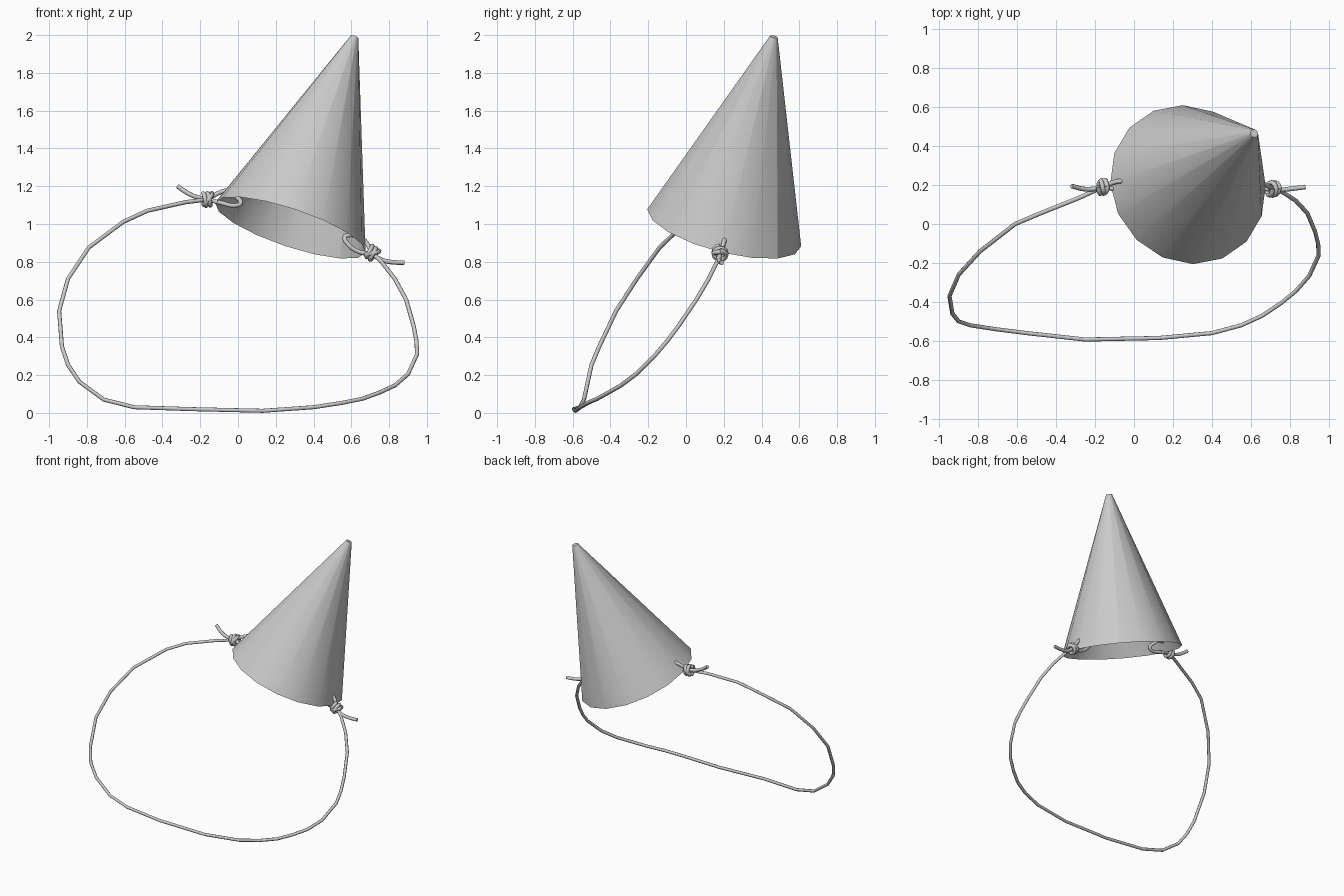
import bpy
import bmesh
import math
from mathutils import Vector

default_cube = bpy.data.objects.get("Cube")
if default_cube:
    bpy.data.objects.remove(default_cube, do_unlink=True)


def make_material(name, colour):
    material = bpy.data.materials.new(name)
    material.use_nodes = True
    material.diffuse_color = colour
    material.node_tree.nodes["Principled BSDF"].inputs["Base Color"].default_value = colour
    return material


grey = make_material("plain grey", (0.6, 0.6, 0.6, 1))


def select_only(obj):
    bpy.ops.object.select_all(action="DESELECT")
    obj.select_set(True)
    bpy.context.view_layer.objects.active = obj


def make_cord(name, points, radius=0.012, rounded=False, closed=False):
    """Sweep a round cord along the points and turn it into a mesh."""
    curve = bpy.data.curves.new(name, "CURVE")
    curve.dimensions = "3D"
    curve.bevel_depth = radius
    curve.bevel_resolution = 2
    curve.use_fill_caps = True
    curve.resolution_u = 4
    spline = curve.splines.new("BEZIER" if rounded else "POLY")
    if rounded:
        spline.bezier_points.add(len(points) - 1)
        for knot_point, position in zip(spline.bezier_points, points):
            knot_point.co = position
            knot_point.handle_left_type = knot_point.handle_right_type = "AUTO"
    else:
        spline.points.add(len(points) - 1)
        for path_point, position in zip(spline.points, points):
            path_point.co = (*position, 1)
    spline.use_cyclic_u = closed
    obj = bpy.data.objects.new(name, curve)
    bpy.context.collection.objects.link(obj)
    select_only(obj)
    bpy.ops.object.convert(target="MESH")
    obj = bpy.context.object
    obj.data.materials.clear()
    obj.data.materials.append(grey)
    bpy.ops.object.shade_smooth_by_angle(angle=math.radians(50))


# Paper cone, open below, leaning to the left and back
def make_hat(base, tip, base_radius, tip_radius, sides):
    axis = (tip - base).normalized()
    across = Vector((0.025, -0.408, 0.095))
    across = (across - axis * across.dot(axis)).normalized()
    side = axis.cross(across)
    bm = bmesh.new()
    rings = []
    for centre, radius in ((base, base_radius), (tip, tip_radius)):
        ring = []
        for i in range(sides):
            angle = math.tau * i / sides
            ring.append(bm.verts.new(
                centre + radius * (across * math.cos(angle) + side * math.sin(angle))))
        rings.append(ring)
    low, high = rings
    for i in range(sides):
        j = (i + 1) % sides
        wall = bm.faces.new((low[i], low[j], high[j], high[i]))
        wall.smooth = True
    # Small flat cap on the tip
    cap = bm.faces.new(high)
    for edge in cap.edges:
        edge.smooth = False
    # Paper seam at the back
    bm.edges.get((low[6], high[6])).smooth = False
    mesh = bpy.data.meshes.new("paper_cone")
    bm.to_mesh(mesh)
    bm.free()
    mesh.materials.append(grey)
    hat = bpy.data.objects.new("paper_cone", mesh)
    bpy.context.collection.objects.link(hat)


make_hat(Vector((0.277, 0.202, 0.98)), Vector((0.617, 0.465, 1.991)), 0.42, 0.021, 16)


# Knot: a coil around the cord with one crossing loop over it
def make_knot(name, centre, axis):
    centre, axis = Vector(centre), Vector(axis).normalized()
    side = axis.cross(Vector((0, 1, 0))).normalized()
    front = axis.cross(side)
    steps = 12
    turns = 2
    coil = []
    for i in range(steps * turns + 1):
        angle = math.tau * i / steps
        shift = (i / (steps * turns) - 0.5) * 0.045
        coil.append(centre + axis * shift
                    + 0.033 * (side * math.cos(angle) + front * math.sin(angle)))
    make_cord(name + "_coil", coil)
    loop = []
    for i in range(steps):
        angle = math.tau * i / steps
        loop.append(centre + axis * 0.024 * math.cos(angle)
                    + side * 0.026 * math.cos(angle) + front * 0.034 * math.sin(angle))
    make_cord(name + "_crossing", loop, closed=True)


left_knot = (0.71, 0.18, 0.845)
right_knot = (-0.16, 0.19, 1.13)
make_knot("left_knot", left_knot, (0.7, 0, -0.5))
make_knot("right_knot", right_knot, (1, 0.1, 0.05))

# Long chin string hanging between the knots
make_cord("chin_string", [
    right_knot, (-0.28, 0.135, 1.115), (-0.48, 0.055, 1.07), (-0.61, 0, 1.01),
    (-0.79, -0.14, 0.875), (-0.9, -0.26, 0.71), (-0.947, -0.37, 0.54),
    (-0.932, -0.46, 0.35), (-0.9, -0.5, 0.255), (-0.84, -0.52, 0.165),
    (-0.71, -0.54, 0.07), (-0.55, -0.56, 0.03), (-0.25, -0.593, 0.02),
    (0.13, -0.585, 0.011), (0.4, -0.56, 0.03), (0.55, -0.52, 0.053),
    (0.66, -0.47, 0.075), (0.75, -0.41, 0.108), (0.83, -0.345, 0.145),
    (0.9, -0.265, 0.205), (0.948, -0.16, 0.31), (0.945, -0.1, 0.38),
    (0.93, -0.04, 0.46), (0.89, 0.055, 0.6), (0.83, 0.12, 0.71),
    (0.76, 0.165, 0.8), left_knot], radius=0.011)

# Short loops threaded through the cone wall
make_cord("right_loop", [
    right_knot, (-0.1, 0.215, 1.165), (-0.06, 0.22, 1.175), (0, 0.2, 1.135),
    (0.015, 0.19, 1.115), (0, 0.18, 1.1), (-0.1, 0.18, 1.115), right_knot], rounded=True)
make_cord("left_loop", [
    left_knot, (0.68, 0.2, 0.9), (0.655, 0.205, 0.925), (0.58, 0.2, 0.94),
    (0.565, 0.19, 0.93), (0.585, 0.18, 0.89), (0.65, 0.18, 0.85), left_knot], rounded=True)

# Loose tail ends
make_cord("right_tail", [
    right_knot, (-0.21, 0.18, 1.14), (-0.26, 0.18, 1.16), (-0.32, 0.195, 1.2)], rounded=True)
make_cord("left_tail", [
    left_knot, (0.75, 0.175, 0.815), (0.8, 0.18, 0.8), (0.88, 0.19, 0.795)], rounded=True)
